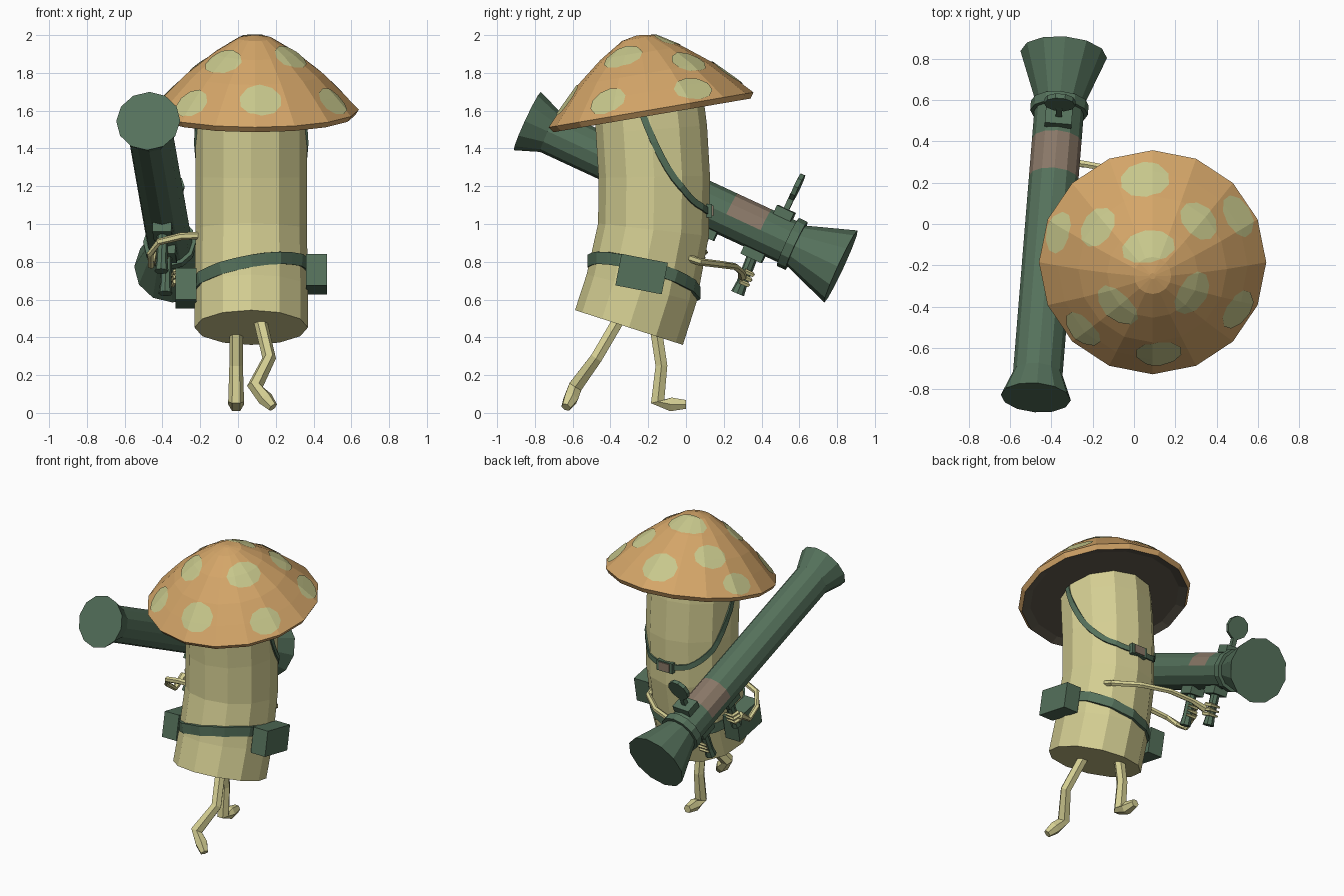
import bpy, bmesh, math
from math import sin, cos, pi, radians
from mathutils import Vector, Matrix
from mathutils.bvhtree import BVHTree

if "Cube" in bpy.data.objects:
    bpy.data.objects.remove(bpy.data.objects["Cube"])


def material(name, rgb):
    m = bpy.data.materials.new(name)
    m.use_nodes = True
    m.diffuse_color = (*rgb, 1)
    m.node_tree.nodes["Principled BSDF"].inputs["Base Color"].default_value = (*rgb, 1)
    return m


STEM = material("pale stem", (0.66, 0.62, 0.29))
CAP = material("orange cap", (0.66, 0.38, 0.14))
SPOT = material("spot green", (0.57, 0.57, 0.26))
UNDER = material("dark gills", (0.11, 0.095, 0.07))
GREEN = material("army green", (0.09, 0.165, 0.105))
PATCH = material("brown patch", (0.25, 0.185, 0.135))
X, Z = Vector((1, 0, 0)), Vector((0, 0, 1))


def finish(name, bm, *mats):
    bmesh.ops.recalc_face_normals(bm, faces=bm.faces)
    me = bpy.data.meshes.new(name)
    bm.to_mesh(me)
    bm.free()
    for m in mats:
        me.materials.append(m)
    ob = bpy.data.objects.new(name, me)
    bpy.context.collection.objects.link(ob)
    return ob


def tube(pts, radii, sides=6, ref=X, axis=None):
    """Loft polygon rings along a path and close both ends."""
    bm = bmesh.new()
    pts = [Vector(p) for p in pts]
    rings = []
    for i, p in enumerate(pts):
        t = axis or (pts[min(i + 1, len(pts) - 1)] - pts[max(i - 1, 0)]).normalized()
        u = (ref - t * ref.dot(t)).normalized()
        v = t.cross(u)
        angles = [2 * pi * k / sides for k in range(sides)]
        rings.append([bm.verts.new(p + (u * cos(a) + v * sin(a)) * radii[i]) for a in angles])
    for a, b in zip(rings, rings[1:]):
        for k in range(sides):
            n = (k + 1) % sides
            bm.faces.new((a[k], a[n], b[n], b[k]))
    bm.faces.new(rings[0])
    bm.faces.new(rings[-1])
    bmesh.ops.recalc_face_normals(bm, faces=bm.faces)
    return bm


def box(name, matrix, size, mat):
    bm = bmesh.new()
    bmesh.ops.create_cube(bm, size=1, matrix=matrix @ Matrix.Diagonal((*size, 1)))
    return finish(name, bm, mat)


def ribbon(name, path, width, thick, mat, closed):
    """Sweep a flat strap along (point, outward direction) pairs."""
    bm = bmesh.new()
    n = len(path)
    rings = []
    for i, (p, out) in enumerate(path):
        nxt = path[(i + 1) % n if closed else min(i + 1, n - 1)][0]
        prv = path[i - 1 if closed else max(i - 1, 0)][0]
        side = (nxt - prv).cross(out).normalized() * width / 2
        lift = out * thick
        rings.append([bm.verts.new(q) for q in
                      (p + side - lift, p + side + lift, p - side + lift, p - side - lift)])
    for i in range(n if closed else n - 1):
        a, b = rings[i], rings[(i + 1) % n]
        for k in range(4):
            bm.faces.new((a[k], a[(k + 1) % 4], b[(k + 1) % 4], b[k]))
    if not closed:
        bm.faces.new(rings[0])
        bm.faces.new(rings[-1])
    return finish(name, bm, mat)


# Bent stem body
CX = 0.07
spine = [(-0.302, 0.452), (-0.235, 0.66), (-0.172, 0.97), (-0.168, 1.25), (-0.183, 1.5), (-0.2, 1.67)]
body = tube([(CX, y, z) for y, z in spine], [0.3, 0.3, 0.295, 0.295, 0.295, 0.29], 12)
body_tree = BVHTree.FromBMesh(body)
finish("stem_body", body, STEM)


def on_body(angle, z):
    out = Vector((cos(angle), sin(angle), 0))
    hit = body_tree.ray_cast(Vector((CX, -0.2, z)) + out * 2, -out)[0]
    return hit, out


# Tilted cap with painted spots
cap_place = Matrix.Translation((0.09, -0.18, 1.575)) @ Matrix.Rotation(radians(9.7), 4, 'X')
dome = [(0.55, 0.03), (0.46, 0.125), (0.36, 0.225), (0.22, 0.335), (0.09, 0.415), (0.015, 0.43)]
profile = [(0.475, 0.02), (0.53, 0)] + dome
cap = tube([(0, 0, h) for r, h in profile], [r for r, h in profile], 16, axis=Z)
shell = cap.copy()
for f in cap.faces:
    f.material_index = 1 if f.normal.z < -0.9 else 0
finish("mushroom_cap", cap, CAP, UNDER).matrix_world = cap_place
bmesh.ops.delete(shell, geom=[f for f in shell.faces if f.normal.z < 0.2], context='FACES')

spots = bmesh.new()
# angle in degrees, distance from the middle, half width, half height
for deg, r, a, b in [(95, .43, .115, .1), (99, .14, .125, .08), (142, .34, .1, .085), (47, .33, .1, .085),
                     (30, .48, .105, .08), (224, .24, .115, .085), (332, .22, .11, .085),
                     (332, .47, .1, .085), (274, .43, .108, .095), (223, .465, .1, .085),
                     (161, .485, .1, .075)]:
    (r0, h0), (r1, h1) = next(s for s in zip(dome, dome[1:]) if s[0][0] >= r >= s[1][0])
    slope = (h1 - h0) / (r0 - r1)
    c, s = cos(radians(deg)), sin(radians(deg))
    mid = Vector((r * c, r * s, h0 + (r0 - r) * slope))
    up = Vector((c * slope, s * slope, 1)).normalized()
    across = Vector((-s, c, 0))
    along = up.cross(across)
    piece = shell.copy()
    for k in range(10):
        p = 2 * pi * k / 10
        bmesh.ops.bisect_plane(piece, geom=piece.verts[:] + piece.edges[:] + piece.faces[:],
                               plane_co=mid + across * a * cos(p) + along * b * sin(p),
                               plane_no=across * cos(p) / a + along * sin(p) / b, clear_outer=True)
    bmesh.ops.translate(piece, verts=piece.verts, vec=up * 0.005)
    tmp = bpy.data.meshes.new("spot_piece")
    piece.to_mesh(tmp)
    spots.from_mesh(tmp)
    bpy.data.meshes.remove(tmp)
    piece.free()
shell.free()
finish("cap_spots", spots, SPOT).matrix_world = cap_place

# Belt with two pouches
belt = []
for k in range(24):
    t = 2 * pi * k / 24
    belt.append(on_body(t, 0.72 - 0.085 * sin(t) + 0.054 * cos(t)))
ribbon("belt", belt, 0.065, 0.013, GREEN, True)
for name, spot in (("left_pouch", (0.415, -0.235, 0.735)), ("right_pouch", (-0.275, -0.23, 0.66))):
    place = Matrix.Translation(spot) @ Matrix.Rotation(radians(-11), 4, 'X')
    box(name, place, (0.11, 0.25, 0.17), GREEN)

# Sling hanging across the back, with a buckle
sling = []
for deg in range(-8, 189, 7):
    sling.append(on_body(radians(deg), 1.07 + 0.5 * (abs(deg - 90) / 95) ** 2.6))
ribbon("sling", sling, 0.036, 0.009, GREEN, False)
buckle, _ = on_body(pi / 2, 1.07)
box("buckle_frame", Matrix.Translation(buckle), (0.12, 0.03, 0.07), GREEN)
box("buckle", Matrix.Translation(buckle), (0.08, 0.042, 0.055), PATCH)

# Launcher tube with flared ends
front, back = Vector((-0.475, -0.84, 1.545)), Vector((-0.34, 0.82, 0.775))
D = (back - front).normalized()
L = (back - front).length
XL = D.cross(Z).normalized()
N = XL.cross(D)
frame = Matrix((XL, D, N)).transposed().to_4x4()
frame.translation = back


def local(x, s, n):
    return frame @ Vector((x, s, n))


barrel = [(-L, .17), (.13 - L, .12), (-.66, .12), (-.46, .12), (-.31, .12),
          (-.31, .14), (-.26, .14), (-.26, .118), (0, .21)]
launcher = tube([local(0, s, 0) for s, r in barrel], [r for s, r in barrel], 12, ref=XL, axis=D)
for f in launcher.faces:
    s = (f.calc_center_median() - back).dot(D)
    if -0.6 < s < -0.5 and f.normal.dot(N) > 0:
        f.material_index = 1
finish("launcher_tube", launcher, GREEN, PATCH)

# Sight
at = lambda *p: frame @ Matrix.Translation(p)
box("sight_base", at(0, -0.39, 0.13), (0.13, 0.1, 0.05), GREEN)
box("sight_stem", at(0, -0.39, 0.19), (0.03, 0.03, 0.1), GREEN)
finish("sight_disc", tube([local(0, s, 0.285) for s in (-0.4, -0.375)], [0.076] * 2, 10, ref=XL), GREEN)

# Grips, each held by a hand with three fingers
for name, s, side in (("rear", -0.45, 1), ("front", -0.73, -1)):
    box(name + "_grip_mount", at(0, s, -0.135), (0.1, 0.12, 0.05), GREEN)
    finish(name + "_grip", tube([local(0, s, -0.13), local(0, s + 0.01, -0.3), local(0, s + 0.012, -0.36)],
                                [0.03, 0.03, 0.037], 8, ref=XL), GREEN)
    for k in range(3):
        n = -0.235 - 0.03 * k
        finger = [local(side * 0.05, s, n), local(side * 0.035, s + 0.045, n),
                  local(-side * 0.03, s + 0.045, n)]
        finish(f"{name}_finger_{k + 1}", tube(finger, [0.014, 0.013, 0.007], 5, ref=N), STEM)

# Arms
left_arm = [(0.25, -0.04, 0.84), (0.24, 0.07, 0.8), (0.1, 0.19, 0.785), (-0.08, 0.26, 0.775),
            (-0.24, 0.29, 0.75), local(0.05, -0.45, -0.265)]
right_arm = [(-0.17, -0.22, 0.94), (-0.3, -0.21, 0.935), (-0.42, -0.18, 0.905), (-0.465, -0.12, 0.84),
             (-0.46, -0.04, 0.78), local(-0.05, -0.73, -0.265)]
for name, path in (("left_arm", left_arm), ("right_arm", right_arm)):
    finish(name, tube(path, [0.02, 0.02, 0.019, 0.018, 0.018, 0.025], 6, ref=Z), STEM)

# Running legs with feet
left_leg = [(0.11, -0.34, 0.52), (0.165, -0.475, 0.29), (0.09, -0.585, 0.14), (0.145, -0.61, 0.075), (0.185, -0.635, 0.03)]
right_leg = [(-0.01, -0.16, 0.45), (-0.01, -0.13, 0.25), (-0.01, -0.15, 0.06), (-0.01, -0.08, 0.045), (-0.01, 0, 0.045)]
for name, path in (("left_leg", left_leg), ("right_leg", right_leg)):
    finish(name, tube(path, [0.036, 0.036, 0.042, 0.042, 0.027], 6), STEM)
